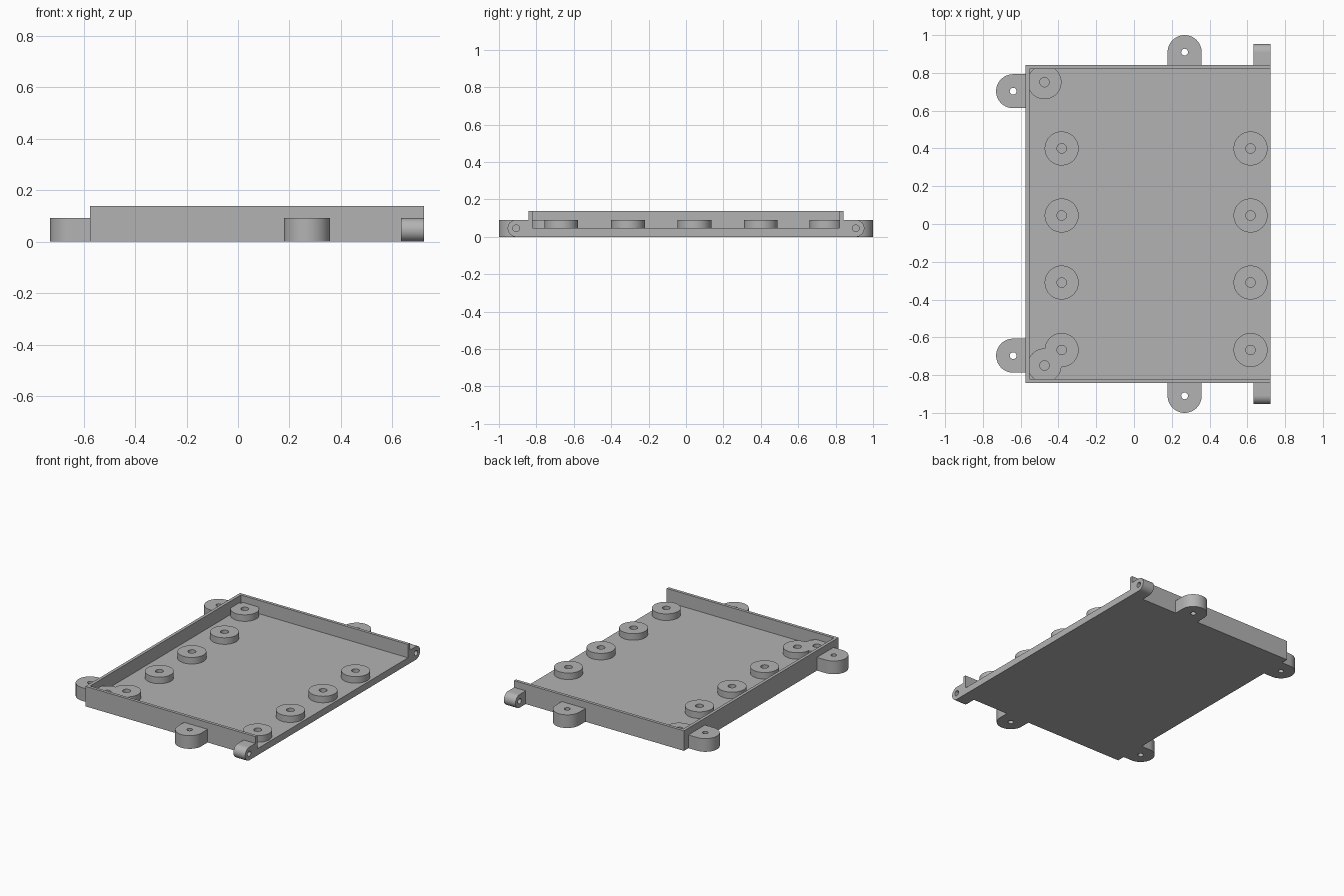
import bpy, bmesh, math
from mathutils import Matrix

if "Cube" in bpy.data.objects:
    bpy.data.objects.remove(bpy.data.objects["Cube"])

grey = bpy.data.materials.new("plain grey")
grey.diffuse_color = (0.45, 0.45, 0.45, 1)
grey.use_nodes = True
grey.node_tree.nodes["Principled BSDF"].inputs["Base Color"].default_value = grey.diffuse_color

X0, X1, Y = -0.574, 0.722, 0.842      # tray footprint
WALL, FLOOR, RIM, LOW = 0.021, 0.046, 0.138, 0.091


def prism(name, outline, z0, z1, matrix=None):
    """Extrude a flat outline from z0 to z1."""
    bm = bmesh.new()
    face = bm.faces.new([bm.verts.new((x, y, z0)) for x, y in outline])
    ext = bmesh.ops.extrude_face_region(bm, geom=[face])["geom"]
    top = [v for v in ext if isinstance(v, bmesh.types.BMVert)]
    bmesh.ops.translate(bm, verts=top, vec=(0, 0, z1 - z0))
    bmesh.ops.recalc_face_normals(bm, faces=bm.faces)
    if matrix:
        bm.transform(matrix)
    mesh = bpy.data.meshes.new(name)
    bm.to_mesh(mesh)
    bm.free()
    mesh.materials.append(grey)
    obj = bpy.data.objects.new(name, mesh)
    bpy.context.collection.objects.link(obj)
    return obj


def arc(cx, cy, r, a0=0, a1=360, n=48):
    steps = n if a1 - a0 == 360 else n + 1
    return [(cx + r * math.cos(math.radians(a0 + (a1 - a0) * i / n)),
             cy + r * math.sin(math.radians(a0 + (a1 - a0) * i / n))) for i in range(steps)]


def box(x0, x1, y0, y1):
    return [(x0, y0), (x1, y0), (x1, y1), (x0, y1)]


def combine(obj, others, operation):
    """Apply booleans to obj and remove the helper solids."""
    for other in others:
        other.hide_render = True
        mod = obj.modifiers.new("bool", 'BOOLEAN')
        mod.operation, mod.solver, mod.object = operation, 'EXACT', other
        bpy.context.view_layer.objects.active = obj
        bpy.ops.object.modifier_apply(modifier=mod.name)
        bpy.data.objects.remove(other)


def smooth(obj):
    bpy.ops.object.select_all(action='DESELECT')
    obj.select_set(True)
    bpy.context.view_layer.objects.active = obj
    bpy.ops.object.shade_smooth_by_angle(angle=math.radians(30))


# Tray: floor with three walls, open on the right
tray = prism("tray", box(X0, X1, -Y, Y), 0, RIM)
cavity = prism("cavity", box(X0 + WALL, X1 + 0.1, -Y + WALL, Y - WALL), FLOOR, RIM + 0.1)
combine(tray, [cavity], 'DIFFERENCE')

# Screw bosses standing on the floor, with blind holes
spots = [(x, y) for x in (-0.383, 0.617) for y in (0.40, 0.045, -0.31, -0.667)]
spots += [(-0.474, 0.751), (-0.474, -0.749)]
combine(tray, [prism("boss", arc(x, y, 0.09), FLOOR - 0.01, LOW) for x, y in spots], 'UNION')
combine(tray, [prism("hole", arc(x, y, 0.025, n=24), FLOOR + 0.0005, LOW + 0.1)
               for x, y in spots], 'DIFFERENCE')
smooth(tray)

# Mounting tabs: rounded ears with a through hole; reach = distance from wall to hole
for name, x, y, angle, reach in (
        ("left_tab_back", -0.64, 0.703, 180, 0.066),
        ("left_tab_front", -0.64, -0.697, 180, 0.066),
        ("back_tab", 0.268, 0.91, 90, 0.068),
        ("front_tab", 0.268, -0.91, -90, 0.068)):
    place = Matrix.Translation((x, y, 0)) @ Matrix.Rotation(math.radians(angle), 4, 'Z')
    outline = [(-reach, -0.09)] + arc(0, 0, 0.09, -90, 90, 32) + [(-reach, 0.09)]
    tab = prism(name, outline, 0, LOW, place)
    combine(tab, [prism("hole", arc(x, y, 0.018, n=24), -0.1, 0.3)], 'DIFFERENCE')
    smooth(tab)

# Hinge lugs at the open side, rounded around a horizontal pin hole
to_yz = Matrix(((0, 0, 1, 0), (1, 0, 0, 0), (0, 1, 0, 0), (0, 0, 0, 1)))
R = LOW / 2
for name, s in (("hinge_lug_back", 1), ("hinge_lug_front", -1)):
    half = arc(0.908, R, R, -90, 90, 24)
    outline = [(s * a, b) for a, b in [(Y, 0)] + half + [(Y, LOW)]]
    lug = prism(name, outline, 0.633, X1, to_yz)
    pin = prism("pin", arc(s * 0.908, R, 0.018, n=24), 0.5, 0.9, to_yz)
    combine(lug, [pin], 'DIFFERENCE')
    smooth(lug)
